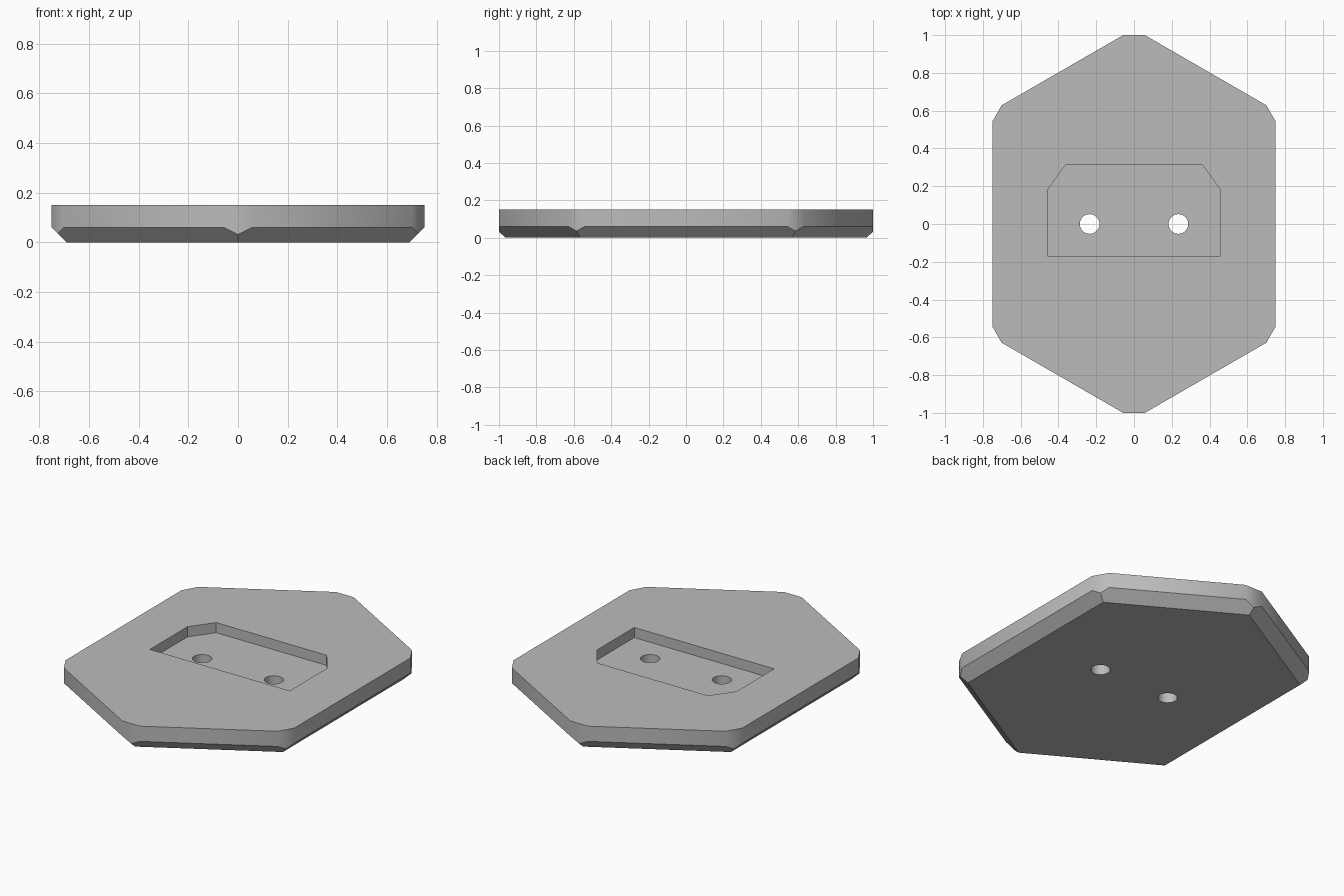
import bpy
import bmesh
from math import cos, radians, sin
from mathutils import Vector

if "Cube" in bpy.data.objects:
    bpy.data.objects.remove(bpy.data.objects["Cube"])

HEIGHT = 0.15
CHAMFER = 0.06
POCKET_FLOOR = 0.09
HALF_WIDTH = 0.75
TAN30 = 0.57735

gray = bpy.data.materials.new("plain gray")
gray.use_nodes = True
color = (0.5, 0.5, 0.5, 1)
gray.diffuse_color = color
gray.node_tree.nodes["Principled BSDF"].inputs["Base Color"].default_value = color


def hexagon(inset):
    """Elongated hexagon outline with sloping sides at 30 degrees."""
    x = HALF_WIDTH - inset
    corner = 0.6 - inset * TAN30
    apex = corner + x * TAN30
    return [(x, -corner), (x, corner), (0, apex),
            (-x, corner), (-x, -corner), (0, -apex)]


def loft(name, sections):
    """Solid through a stack of (outline, z) sections."""
    bm = bmesh.new()
    rings = [[bm.verts.new((x, y, z)) for x, y in outline] for outline, z in sections]
    count = len(rings[0])
    for low, high in zip(rings, rings[1:]):
        for i in range(count):
            j = (i + 1) % count
            bm.faces.new((low[i], low[j], high[j], high[i]))
    bm.faces.new(rings[0][::-1])
    bm.faces.new(rings[-1])
    mesh = bpy.data.meshes.new(name)
    bm.to_mesh(mesh)
    bm.free()
    mesh.materials.append(gray)
    obj = bpy.data.objects.new(name, mesh)
    bpy.context.collection.objects.link(obj)
    return obj


def clip_corners(obj):
    """Trim the six upright corners with flat vertical cuts."""
    bm = bmesh.new()
    bm.from_mesh(obj.data)
    for angle, distance in ((30, 0.921), (90, 1), (150, 0.921),
                            (210, 0.921), (270, 1), (330, 0.921)):
        normal = Vector((cos(radians(angle)), sin(radians(angle)), 0))
        cut = bmesh.ops.bisect_plane(
            bm, geom=bm.verts[:] + bm.edges[:] + bm.faces[:],
            plane_co=normal * distance, plane_no=normal, clear_outer=True)
        rim = [e for e in cut["geom_cut"] if isinstance(e, bmesh.types.BMEdge)]
        bmesh.ops.contextual_create(bm, geom=rim)
    bmesh.ops.recalc_face_normals(bm, faces=bm.faces[:])
    bm.to_mesh(obj.data)
    bm.free()


def carve(obj, cutter):
    cutter.hide_render = True
    mod = obj.modifiers.new("carve", 'BOOLEAN')
    mod.operation = 'DIFFERENCE'
    mod.solver = 'EXACT'
    mod.object = cutter
    bpy.context.view_layer.objects.active = obj
    bpy.ops.object.modifier_apply(modifier=mod.name)
    bpy.data.objects.remove(cutter)


# Plate with chamfered underside and clipped corners
plate = loft("base_plate", [(hexagon(CHAMFER), 0), (hexagon(0), CHAMFER),
                            (hexagon(0), HEIGHT)])
clip_corners(plate)

# Shallow pocket with two clipped rear corners
pocket = [(-0.458, -0.17), (0.458, -0.17), (0.458, 0.18),
          (0.362, 0.313), (-0.362, 0.313), (-0.458, 0.18)]
carve(plate, loft("pocket_cutter", [(pocket, POCKET_FLOOR), (pocket, HEIGHT + 0.1)]))

# Pair of through holes in the pocket floor
for side in (-1, 1):
    ring = [(side * 0.235 + 0.052 * cos(radians(a)), 0.052 * sin(radians(a)))
            for a in range(0, 360, 10)]
    carve(plate, loft("hole_cutter", [(ring, -0.1), (ring, HEIGHT + 0.1)]))

# Soft shading around the clipped corners and holes, crisp elsewhere
bpy.ops.object.select_all(action='DESELECT')
plate.select_set(True)
bpy.context.view_layer.objects.active = plate
bpy.ops.object.shade_smooth_by_angle(angle=radians(35))
